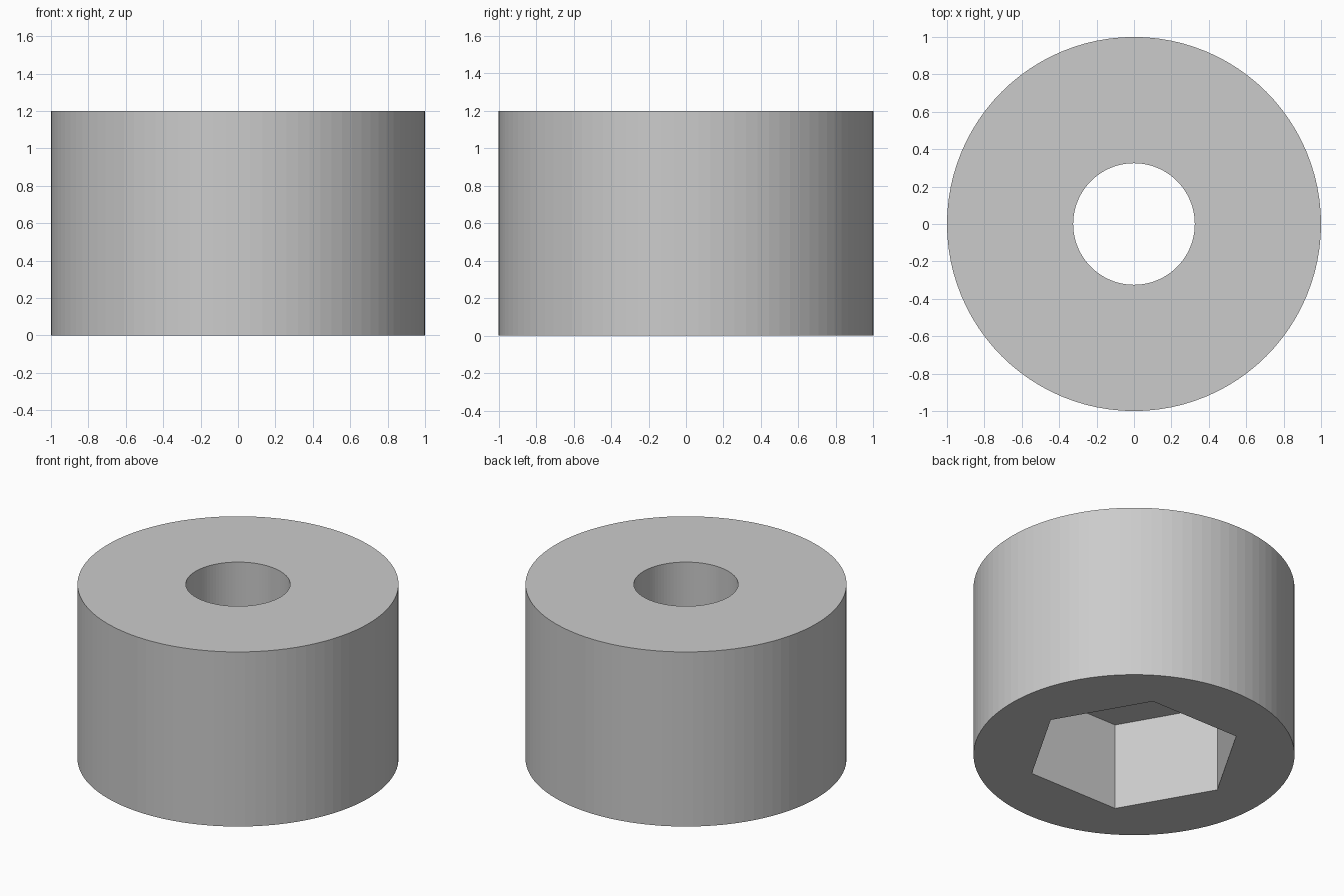
import bpy
import bmesh
import math

cube = bpy.data.objects.get("Cube")
if cube:
    bpy.data.objects.remove(cube, do_unlink=True)

SIDES = 96            # multiple of six, so the hexagon corners are exact
HEIGHT = 1.2
POCKET_DEPTH = 0.6
OUTER_RADIUS = 1.0
BORE_RADIUS = 0.325
HEX_RADIUS = 0.677

grey = bpy.data.materials.new("plain grey")
grey.use_nodes = True
colour = (0.6, 0.6, 0.6, 1)
grey.diffuse_color = colour
grey.node_tree.nodes["Principled BSDF"].inputs["Base Color"].default_value = colour


def circle(radius):
    return lambda angle: radius


def hexagon(radius):
    sector = math.pi / 3
    apothem = radius * math.cos(sector / 2)
    return lambda angle: apothem / math.cos(angle % sector - sector / 2)


def ring(bm, outline, z):
    verts = []
    for i in range(SIDES):
        a = math.tau * i / SIDES
        r = outline(a)
        verts.append(bm.verts.new((r * math.cos(a), r * math.sin(a), z)))
    return verts


# Spacer body: outer wall, top, round bore, pocket ceiling, hex pocket, base
bm = bmesh.new()
outer, bore, pocket = circle(OUTER_RADIUS), circle(BORE_RADIUS), hexagon(HEX_RADIUS)
rings = [ring(bm, outline, z) for outline, z in (
    (outer, 0), (outer, HEIGHT),
    (bore, HEIGHT), (bore, POCKET_DEPTH),
    (pocket, POCKET_DEPTH), (pocket, 0))]
for a, b in zip(rings, rings[1:] + rings[:1]):
    for i in range(SIDES):
        j = (i + 1) % SIDES
        bm.faces.new((a[i], a[j], b[j], b[i]))
bmesh.ops.recalc_face_normals(bm, faces=bm.faces[:])

mesh = bpy.data.meshes.new("spacer_body")
bm.to_mesh(mesh)
bm.free()
mesh.materials.append(grey)
body = bpy.data.objects.new("spacer_body", mesh)
bpy.context.collection.objects.link(body)
